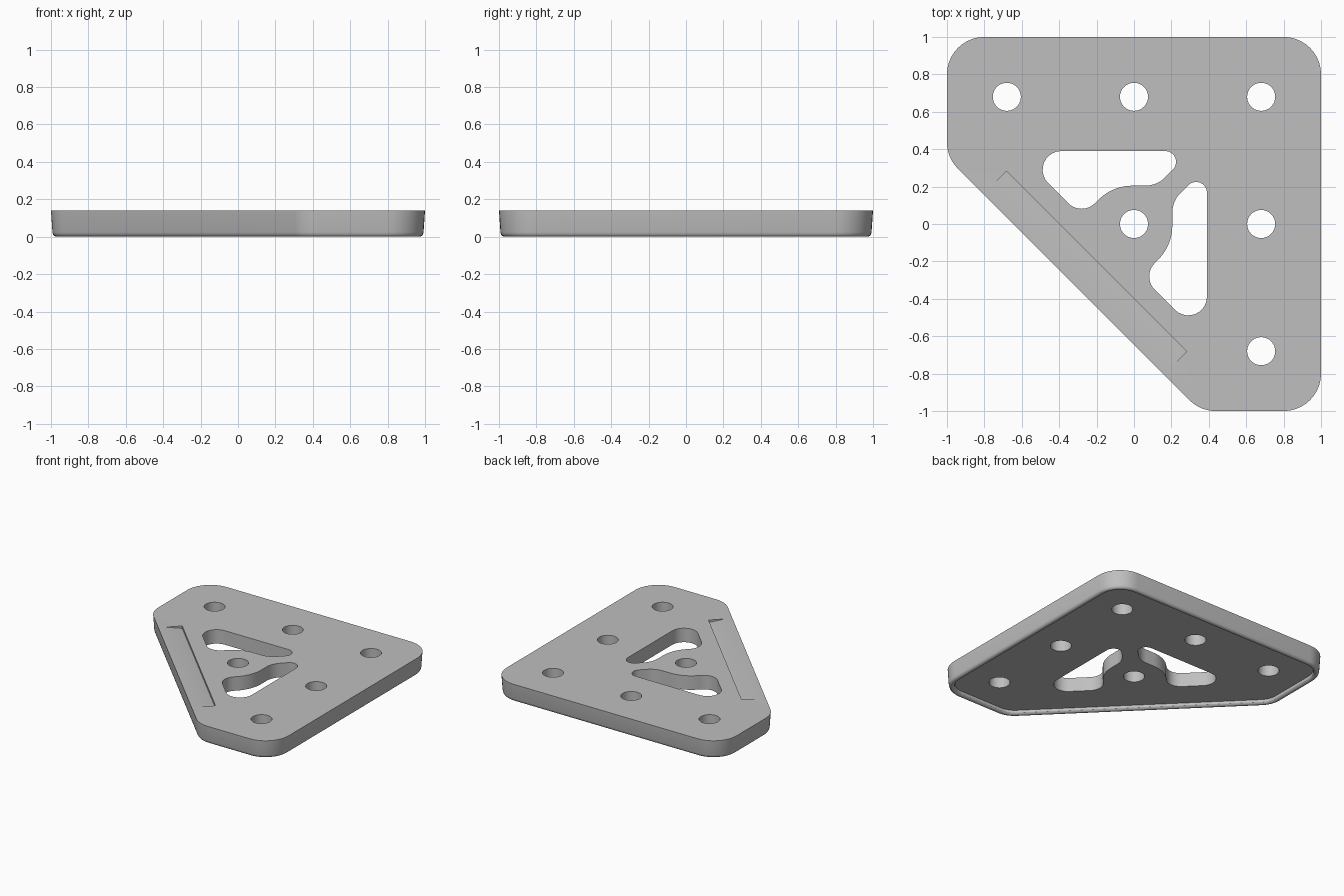
import bpy, bmesh, math
from mathutils import Vector

if "Cube" in bpy.data.objects:
    bpy.data.objects.remove(bpy.data.objects["Cube"], do_unlink=True)

TOP = 0.14


def rounded(corners, seg=10):
    """Counter-clockwise (x, y, radius) corners -> list of (point, outward normal)."""
    out = []
    n = len(corners)
    for i, (x, y, r) in enumerate(corners):
        p = Vector((x, y))
        a = (p - Vector(corners[i - 1][:2])).normalized()
        b = (Vector(corners[(i + 1) % n][:2]) - p).normalized()
        turn = math.atan2(a.x * b.y - a.y * b.x, a.dot(b))
        side = 1 if turn > 0 else -1
        start = p - a * r * math.tan(abs(turn) / 2)
        centre = start + side * r * Vector((-a.y, a.x))
        ang = math.atan2(-a.x, a.y)
        for k in range(seg + 1):
            t = ang + turn * k / seg
            nrm = Vector((math.cos(t), math.sin(t)))
            out.append((centre + side * r * nrm, nrm))
    return out


def loft(bm, outline, profile):
    """Stack inset copies of an outline; profile is (inset, z) from top to bottom."""
    rings = [[bm.verts.new((*(p - n * d), z)) for p, n in outline] for d, z in profile]
    m = len(outline)
    for u, l in zip(rings, rings[1:]):
        for i in range(m):
            j = (i + 1) % m
            bm.faces.new((u[i], l[i], l[j], u[j]))
    bm.faces.new(rings[0])
    bm.faces.new(rings[-1][::-1])


def to_object(bm, name):
    bmesh.ops.recalc_face_normals(bm, faces=bm.faces)
    mesh = bpy.data.meshes.new(name)
    bm.to_mesh(mesh)
    bm.free()
    obj = bpy.data.objects.new(name, mesh)
    bpy.context.collection.objects.link(obj)
    return obj


# Plate body: drafted sides, rounded foot rim, shallow recess underneath
bm = bmesh.new()
outline = rounded([(-1, 1, .2), (-1, .355, .2), (.355, -1, .2), (1, -1, .2), (1, 1, .2)])
loft(bm, outline, [(0, TOP), (.008, .024), (.011, .012), (.017, .004), (.026, 0),
                   (.034, 0), (.043, .004), (.049, .012), (.051, .03)])
plate = to_object(bm, "bracket_plate")

# Cutters: bolt holes, two mirrored windows, sloped slot
bm = bmesh.new()
through = [(0, .3), (0, -.1)]
for x, y in [(-.68, .68), (0, .68), (.68, .68), (0, 0), (.68, 0), (.68, -.68)]:
    ring = [Vector((math.cos(a), math.sin(a))) for a in (math.tau * k / 40 for k in range(40))]
    loft(bm, [(Vector((x, y)) + .075 * n, n) for n in ring], through)

window = [(-.63, .39, .1), (-.28, .04, .1), (-.115, .205, .26),
          (.122, .205, .15), (.307, .39, .058)]
loft(bm, rounded(window), through)
loft(bm, rounded([(y, x, r) for x, y, r in reversed(window)]), through)

along = Vector((1, -1, 0)).normalized()
outward = Vector((-1, -1, 0)).normalized()
section = [(.283, TOP - .02), (.415, TOP + .002), (.415, .2), (.283, .2)]
ends = [[bm.verts.new(along * t + outward * d + Vector((0, 0, z))) for d, z in section]
        for t in (-.682, .682)]
for i in range(4):
    j = (i + 1) % 4
    bm.faces.new((ends[0][i], ends[0][j], ends[1][j], ends[1][i]))
bm.faces.new(ends[0])
bm.faces.new(ends[1])
cutter = to_object(bm, "opening_cutter")
cutter.hide_render = True

# Cut the openings and discard the cutter
mod = plate.modifiers.new("openings", 'BOOLEAN')
mod.operation = 'DIFFERENCE'
mod.solver = 'EXACT'
mod.object = cutter
bpy.ops.object.select_all(action='DESELECT')
plate.select_set(True)
bpy.context.view_layer.objects.active = plate
bpy.ops.object.modifier_apply(modifier=mod.name)
bpy.data.objects.remove(cutter, do_unlink=True)

# Single grey finish
grey = bpy.data.materials.new("plain_grey")
grey.use_nodes = True
colour = (.52, .52, .52, 1)
grey.diffuse_color = colour
grey.node_tree.nodes["Principled BSDF"].inputs["Base Color"].default_value = colour
plate.data.materials.clear()
plate.data.materials.append(grey)
for f in plate.data.polygons:
    f.material_index = 0
bpy.ops.object.shade_smooth_by_angle(angle=math.radians(30))
